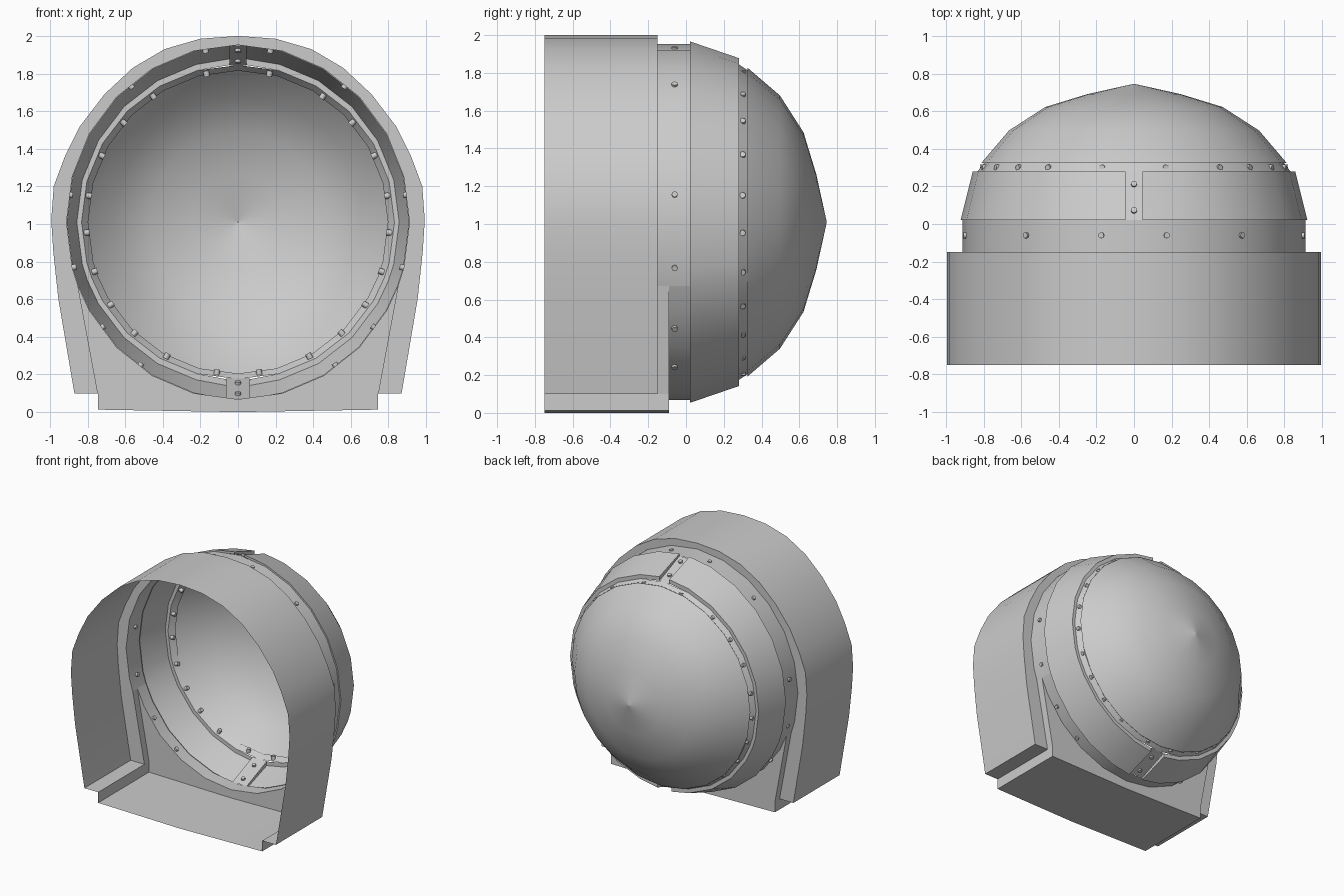
import bpy, bmesh, math
from mathutils import Vector, Matrix

if "Cube" in bpy.data.objects:
    bpy.data.objects.remove(bpy.data.objects["Cube"])

CZ = 1.01
T = [0, 15, 30, 45, 60, 75, 90, 105, 111, 120, 135, 150, 165, 180]   # degrees from top


def finish(ob, angle=32):
    bpy.ops.object.select_all(action='DESELECT')
    ob.select_set(True)
    bpy.context.view_layer.objects.active = ob
    bpy.ops.object.shade_smooth_by_angle(angle=math.radians(angle))


def build(name, verts, faces, mirror=True):
    me = bpy.data.meshes.new(name)
    me.from_pydata(verts, [], faces)
    ob = bpy.data.objects.new(name, me)
    bpy.context.collection.objects.link(ob)
    bm = bmesh.new()
    bm.from_mesh(me)
    bmesh.ops.remove_doubles(bm, verts=bm.verts, dist=1e-4)
    bm.to_mesh(me)
    bm.free()
    if mirror:
        m = ob.modifiers.new("mirror", 'MIRROR')
        m.merge_threshold = 0.0005
    finish(ob)
    return ob


def loft(name, loops):
    """Quads between successive half outlines, outward facing."""
    n = len(loops[0])
    faces = []
    for k in range(len(loops) - 1):
        for i in range(n - 1):
            a, b = k * n + i, (k + 1) * n + i
            faces.append((a, a + 1, b + 1, b))
    return build(name, [p for lp in loops for p in lp], faces)


def arc(rx, rz, y, ts=T):
    return [(rx * math.sin(math.radians(t)), y, CZ + rz * math.cos(math.radians(t))) for t in ts]


def at_y(outline, y):
    return [(x, y, z) for x, z in outline]


# open front hood with straight lower sides
hood = [(0, 2.0), (.2, 1.985), (.39, 1.93), (.56, 1.83), (.71, 1.69), (.84, 1.52), (.92, 1.36),
        (.98, 1.2), (.993, 1.02), (.982, .85), (.955, .6), (.87, .1)]
loft("hood_shell", [at_y(hood, -.75), at_y(hood, -.15)])
ledge = [(.87, .1), (.745, .1)]
loft("side_ledge", [at_y(ledge, -.75), at_y(ledge, -.15)])

# base tray and the tapering step above it
tray = [(.745, .1), (.745, .013), (0, 0)]
loft("base_tray", [at_y(tray, -.75), at_y(tray, -.09)])
ring = [(x, z) for x, y, z in arc(.912, .942, 0)]
split = 8                                   # ring corner where the two walls meet
step = [ring[split], (.745, .1)]
loft("base_step", [at_y(step, -.15), at_y(step, -.09)])

# flat back walls around the round opening
upper = hood + [(.745, .1)] + ring[split::-1]
build("upper_wall", at_y(upper, -.15), [list(range(len(upper)))])
lower = [ring[split], (.745, .1), (.745, .013), (0, 0)] + ring[:split:-1]
build("lower_wall", at_y(lower, -.09), [list(range(len(lower)))])

# collar: starts further back below the split
loft("collar_upper", [at_y(ring[:split + 1], -.15), at_y(ring[:split + 1], .02)])
loft("collar_lower", [at_y(ring[split:], -.09), at_y(ring[split:], .02)])


# raised tapered side panels, stopping at a gap top and bottom
def panel_loop(rx, rz, y):
    pts = arc(rx, rz, y)
    pts[0] = (.045, y, pts[0][2])
    pts[-1] = (.065, y, pts[-1][2])
    return pts


loops = [panel_loop(.908, .938, .02), panel_loop(.922, .957, .02),
         panel_loop(.857, .868, .28), panel_loop(.832, .835, .28)]
loft("side_panel", loops)
for nm, i, order in (("top_panel_end", 0, (0, 1, 2, 3)), ("bottom_panel_end", -1, (3, 2, 1, 0))):
    build(nm, [loops[k][i] for k in range(4)], [order])

# recessed joining strips in the gaps
for nm, s, w in (("top_strip", 1, .045), ("bottom_strip", -1, .065)):
    z0, z1 = CZ + s * .938, CZ + s * .832
    f = (0, 1, 2, 3) if s > 0 else (3, 2, 1, 0)
    build(nm, [(-w, .02, z0), (w, .02, z0), (w, .28, z1), (-w, .28, z1)], [f], False)

# window frame and dome
loft("window_frame", [arc(.832, .835, .28), arc(.797, .805, .325), arc(.812, .82, .325)])
DT = [i * 15 for i in range(13)]
dome = [arc(r, r * 1.008, y, DT) for r, y in
        ((.812, .325), (.802, .336), (.665, .497), (.472, .622), (.25, .69), (.002, .745))]
loft("dome", dome)


# rivets
bm = bmesh.new()


def rivet(p, direction, r=.016, depth=.03):
    rot = Vector(direction).to_track_quat('Z', 'Y').to_matrix().to_4x4()
    bmesh.ops.create_cone(bm, cap_ends=True, segments=8, radius1=r, radius2=r, depth=depth,
                          matrix=Matrix.Translation(p) @ rot)


def radial_rivets(angles, rx, rz, y):
    for a in angles:
        for s in (-1, 1):
            d = Vector((s * math.sin(math.radians(a)), 0, math.cos(math.radians(a))))
            rivet(Vector((d.x * rx, y, CZ + d.z * rz)), d)


radial_rivets([12, 34, 49, 64, 80, 94, 109, 123, 137, 152, 172], .806, .806, .3)
radial_rivets([11, 39, 81, 105, 127, 145], .905, .93, -.06)
for s in (-1, 1):
    for y in (.07, .21):
        rivet((0, y, CZ + s * (.938 - .106 * (y - .02) / .26)), (0, .38, s))
me = bpy.data.meshes.new("rivets")
bm.to_mesh(me)
bm.free()
ob = bpy.data.objects.new("rivets", me)
bpy.context.collection.objects.link(ob)
finish(ob, 50)
